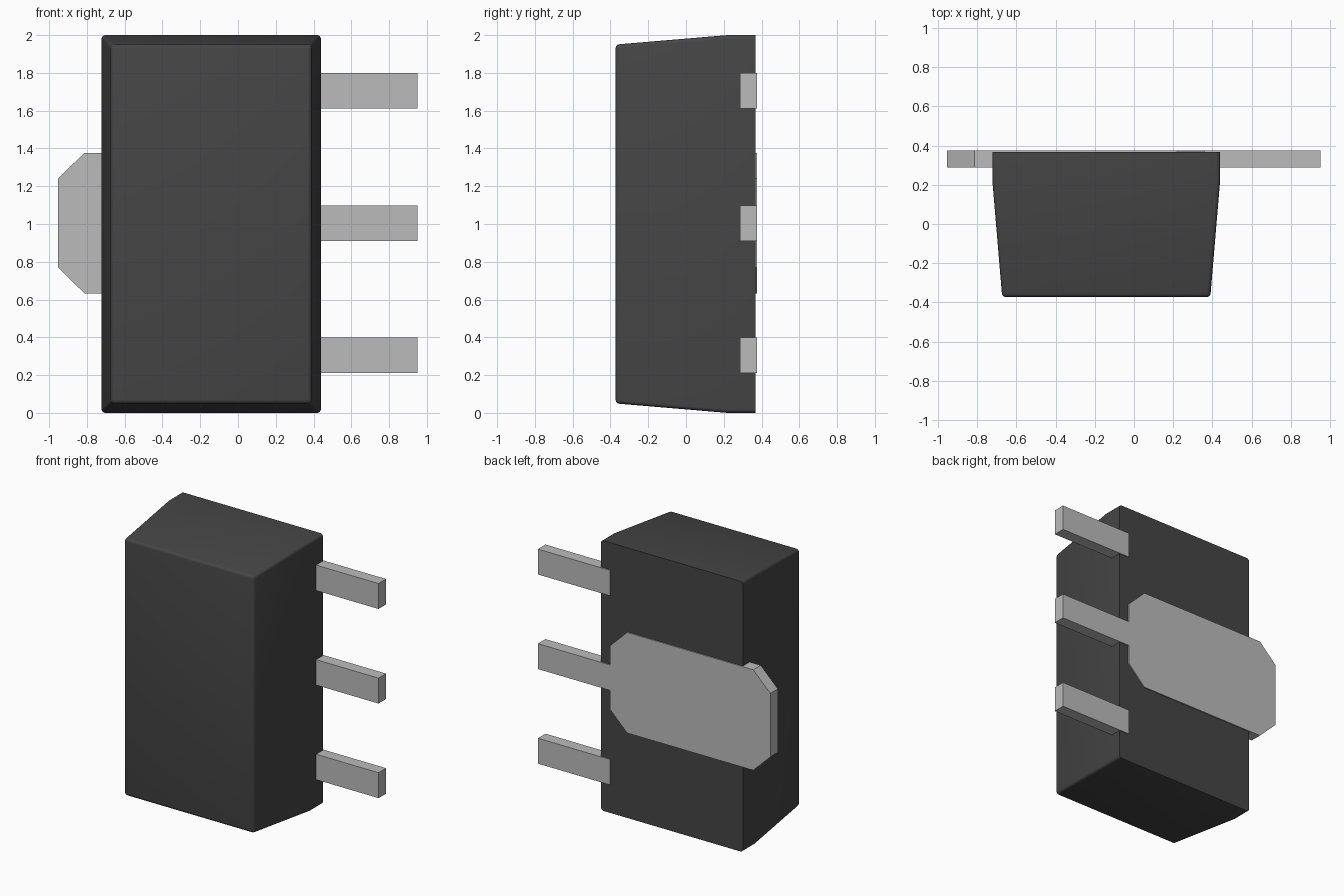
import bpy, bmesh

if "Cube" in bpy.data.objects:
    bpy.data.objects.remove(bpy.data.objects["Cube"])


def make_object(name, bm, material):
    bmesh.ops.recalc_face_normals(bm, faces=bm.faces[:])
    mesh = bpy.data.meshes.new(name)
    bm.to_mesh(mesh)
    bm.free()
    mesh.materials.append(material)
    obj = bpy.data.objects.new(name, mesh)
    bpy.context.collection.objects.link(obj)
    return obj


def make_material(name, value):
    mat = bpy.data.materials.new(name)
    mat.diffuse_color = (value, value, value, 1)
    mat.use_nodes = True
    mat.node_tree.nodes["Principled BSDF"].inputs["Base Color"].default_value = mat.diffuse_color
    return mat


def plate(name, outline, material, y0=0.287, y1=0.375):
    """Extrude an outline drawn in the xz plane along y."""
    bm = bmesh.new()
    face = bm.faces.new([bm.verts.new((x, y0, z)) for x, z in outline])
    ext = bmesh.ops.extrude_face_region(bm, geom=[face])["geom"]
    moved = [v for v in ext if isinstance(v, bmesh.types.BMVert)]
    bmesh.ops.translate(bm, verts=moved, vec=(0, y1 - y0, 0))
    return make_object(name, bm, material)


plastic = make_material("dark_plastic", 0.06)
metal = make_material("metal", 0.5)

# Moulded body: straight at the back, tapering towards the front
bm = bmesh.new()
rings = []
for y, inset in ((0.367, 0), (0.22, 0), (-0.373, 0.05)):
    x0, x1, z0, z1 = -0.722 + inset, 0.439 - inset, inset, 2 - inset
    rings.append([bm.verts.new((x, y, z))
                  for x, z in ((x0, z0), (x1, z0), (x1, z1), (x0, z1))])
for a, b in zip(rings, rings[1:]):
    for i in range(4):
        j = (i + 1) % 4
        bm.faces.new((a[i], a[j], b[j], b[i]))
bm.faces.new(rings[0])
bm.faces.new(rings[2])

# Round the four corner edges and the front rim
rounded = [bm.edges.get((a[i], b[i])) for a, b in zip(rings, rings[1:]) for i in range(4)]
rounded += [bm.edges.get((rings[2][i], rings[2][(i + 1) % 4])) for i in range(4)]
bmesh.ops.bevel(bm, geom=rounded, offset=0.02, segments=4, profile=0.5,
                affect='EDGES', clamp_overlap=True)
body = make_object("body", bm, plastic)
bpy.context.view_layer.objects.active = body
body.select_set(True)
bpy.ops.object.shade_smooth_by_angle(angle=0.6)

# Outer leads
LEAD_END, INNER, HALF = 0.95, 0.36, 0.094
for name, z in (("lower_lead", 0.305), ("upper_lead", 1.705)):
    plate(name, [(INNER, z - HALF), (LEAD_END, z - HALF),
                 (LEAD_END, z + HALF), (INNER, z + HALF)], metal)

# Middle lead in one piece with the chamfered heat tab, mirrored about z = 1.005
lower_half = [(-0.953, -0.235), (-0.813, -0.372), (0.22, -0.372),
              (INNER, -0.235), (INNER, -HALF), (LEAD_END, -HALF)]
outline = lower_half + [(x, -z) for x, z in reversed(lower_half)]
plate("tab_and_middle_lead", [(x, z + 1.005) for x, z in outline], metal)
